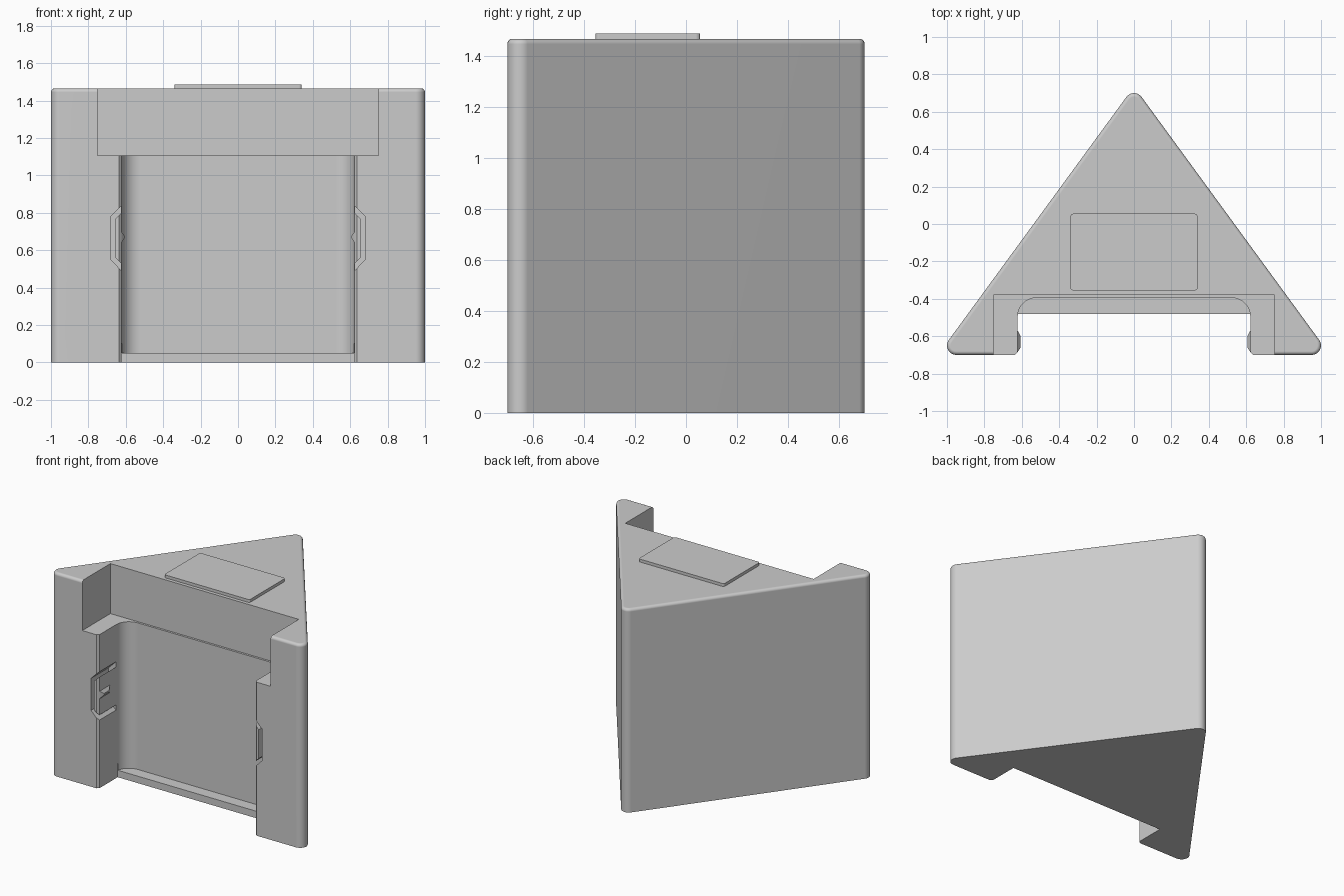
import bpy
import bmesh
from math import sin, cos, pi, atan2, radians

cube = bpy.data.objects.get("Cube")
if cube:
    bpy.data.objects.remove(cube, do_unlink=True)

grey = bpy.data.materials.new("plain grey")
grey.use_nodes = True
colour = (0.6, 0.6, 0.6, 1)
grey.diffuse_color = colour
grey.node_tree.nodes["Principled BSDF"].inputs["Base Color"].default_value = colour


def loft(name, rings):
    """Closed solid through a stack of rings with equal point counts."""
    bm = bmesh.new()
    loops = [[bm.verts.new(p) for p in ring] for ring in rings]
    n = len(loops[0])
    for a, b in zip(loops, loops[1:]):
        for i in range(n):
            j = (i + 1) % n
            bm.faces.new((a[i], a[j], b[j], b[i]))
    bm.faces.new(loops[0])
    bm.faces.new(loops[-1])
    bmesh.ops.recalc_face_normals(bm, faces=bm.faces)
    mesh = bpy.data.meshes.new(name)
    bm.to_mesh(mesh)
    bm.free()
    mesh.materials.append(grey)
    ob = bpy.data.objects.new(name, mesh)
    bpy.context.collection.objects.link(ob)
    return ob


def upright(name, pts, z0, z1):
    return loft(name, [[(x, y, z) for x, y in pts] for z in (z0, z1)])


def activate(ob):
    bpy.ops.object.select_all(action='DESELECT')
    ob.select_set(True)
    bpy.context.view_layer.objects.active = ob


def cut(ob, cutter):
    mod = ob.modifiers.new("cut", 'BOOLEAN')
    mod.operation, mod.solver, mod.object = 'DIFFERENCE', 'EXACT', cutter
    activate(ob)
    bpy.ops.object.modifier_apply(modifier=mod.name)
    bpy.data.objects.remove(cutter, do_unlink=True)


def arc(cx, cy, r, a0, a1, n=8):
    return [(cx + r * cos(a0 + (a1 - a0) * i / n),
             cy + r * sin(a0 + (a1 - a0) * i / n)) for i in range(n + 1)]


# Triangular body with rounded corners and a softened top edge
H, R, SOFT = 1.465, 0.05, 0.02
CX, CY = 0.95, 0.65
lean = atan2(CX, 2 * CY)


def triangle(r, z):
    pts = (arc(CX, -CY, r, -pi / 2, lean)
           + arc(0, CY, r, lean, pi - lean)
           + arc(-CX, -CY, r, pi - lean, 3 * pi / 2))
    return [(x, y, z) for x, y in pts]


rings = [triangle(R, 0)]
for i in range(6):
    a = i / 5 * pi / 2
    rings.append(triangle(R - SOFT + SOFT * cos(a), H - SOFT + SOFT * sin(a)))
body = loft("wedge_body", rings)

# Wide step at the top of the front
W = 0.75
cut(body, upright("step_cutter", [(-W, -1), (W, -1), (W, -0.38), (-W, -0.38)], 1.105, 2))

# Pocket with rounded back corners and a chamfered mouth
P, C = 0.622, 0.1
mouth_left = [(P + 0.035, -0.72), (P, -0.685)]
mouth_right = [(-x, y) for x, y in reversed(mouth_left)]
pocket = (mouth_left + arc(P - C, -0.395 - C, C, 0, pi / 2)
          + arc(C - P, -0.395 - C, C, pi / 2, pi) + mouth_right)
cut(body, upright("pocket_cutter", pocket, 0.05, 1.2))

# Square opening through the floor, leaving a ledge at the back
cut(body, upright("floor_cutter", mouth_left + [(P, -0.48), (-P, -0.48)] + mouth_right, -0.1, 0.1))

# Bent slots that free a spring tab on each side
slot = [(0.60, 0.86), (0.68, 0.78), (0.68, 0.55), (0.60, 0.467),
        (0.60, 0.505), (0.655, 0.56), (0.655, 0.767), (0.60, 0.822)]
for side, s in (("left", 1), ("right", -1)):
    cut(body, loft(side + "_slot_cutter",
                   [[(s * x, y, z) for x, z in slot] for y in (-0.8, -0.5)]))

    # Small catch on the tab
    def catch_ring(x, y0, y1, half):
        m = 0.67
        return [(s * x, y0, m - half), (s * x, y1, m - half),
                (s * x, y1, m + half), (s * x, y0, m + half)]
    loft(side + "_catch", [catch_ring(0.64, -0.685, -0.57, 0.027),
                           catch_ring(P, -0.685, -0.57, 0.027),
                           catch_ring(0.606, -0.66, -0.60, 0.005)])

activate(body)
bpy.ops.object.shade_smooth_by_angle(angle=radians(30))
weighted = body.modifiers.new("even shading", 'WEIGHTED_NORMAL')
weighted.keep_sharp = True

# Raised plate on the top
X, Y0, Y1, r = 0.34, -0.355, 0.055, 0.015
plate = (arc(X - r, Y0 + r, r, -pi / 2, 0, 4) + arc(X - r, Y1 - r, r, 0, pi / 2, 4)
         + arc(r - X, Y1 - r, r, pi / 2, pi, 4) + arc(r - X, Y0 + r, r, pi, 3 * pi / 2, 4))
upright("top_plate", plate, H - 0.01, 1.486)
